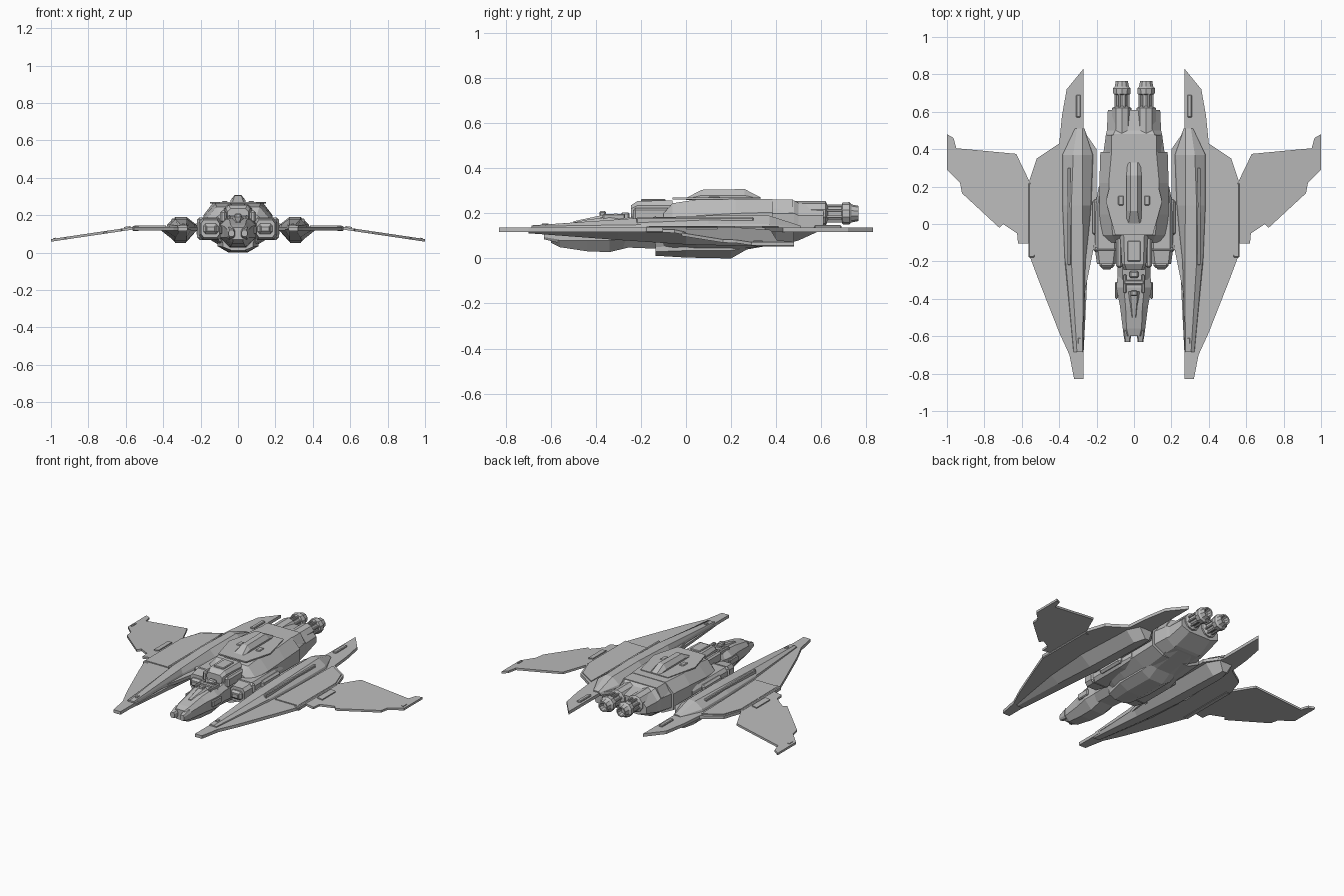
import bpy, bmesh, math
from mathutils import Vector

grey = bpy.data.materials.new("hull_grey")
grey.diffuse_color = (0.5, 0.5, 0.5, 1)


def finish(name, bm, mirror=False):
    bmesh.ops.recalc_face_normals(bm, faces=bm.faces)
    me = bpy.data.meshes.new(name)
    bm.to_mesh(me)
    bm.free()
    me.materials.append(grey)
    ob = bpy.data.objects.new(name, me)
    bpy.context.collection.objects.link(ob)
    if mirror:
        m = ob.modifiers.new("mirror", 'MIRROR')
        m.use_mirror_merge = False
    return ob


def loft(name, rings, mirror=False):
    """Each ring is (y, [(z, x_left, x_right), ...]) listed from bottom to top."""
    bm = bmesh.new()
    loops = []
    for y, levels in rings:
        pts = [(r, y, z) for z, l, r in levels] + [(l, y, z) for z, l, r in reversed(levels)]
        loops.append([bm.verts.new(p) for p in pts])
    for a, b in zip(loops, loops[1:]):
        for i in range(len(a)):
            j = (i + 1) % len(a)
            bm.faces.new((a[i], a[j], b[j], b[i]))
    bm.faces.new(loops[0])
    bm.faces.new(loops[-1])
    return finish(name, bm, mirror)


def hull(name, rows, cx=0.0, mirror=False):
    """Eight-sided hull: rows of y, bottom z, low z, high z, top z, then half widths."""
    return loft(name, [(y, [(zb, cx - wb, cx + wb), (z1, cx - wm, cx + wm),
                            (z2, cx - wm, cx + wm), (zt, cx - wt, cx + wt)])
                       for y, zb, z1, z2, zt, wb, wm, wt in rows], mirror)


def plate(name, outline, height, thick, mirror=True):
    bm = bmesh.new()
    f = bm.faces.new([bm.verts.new((x, y, height(x))) for x, y in outline])
    ext = bmesh.ops.extrude_face_region(bm, geom=[f])
    for v in ext["geom"]:
        if isinstance(v, bmesh.types.BMVert):
            v.co.z += thick
    return finish(name, bm, mirror)


def box(name, lo, hi, bevel=0.0, mirror=False):
    bm = bmesh.new()
    bmesh.ops.create_cube(bm, size=1)
    lo, hi = Vector(lo), Vector(hi)
    for v in bm.verts:
        v.co = Vector([(lo[i] + hi[i]) / 2 + v.co[i] * (hi[i] - lo[i]) for i in range(3)])
    if bevel:
        bmesh.ops.bevel(bm, geom=bm.edges[:], offset=bevel, segments=1, affect='EDGES')
    return finish(name, bm, mirror)


def turned(name, profile, cx, cz, sides=10, mirror=True):
    """Round part along y from (y, radius) pairs."""
    bm = bmesh.new()
    loops = [[bm.verts.new((cx + r * math.cos(2 * math.pi * (i + .5) / sides), y,
                            cz + r * math.sin(2 * math.pi * (i + .5) / sides)))
              for i in range(sides)] for y, r in profile]
    for a, b in zip(loops, loops[1:]):
        for i in range(sides):
            j = (i + 1) % sides
            bm.faces.new((a[i], a[j], b[j], b[i]))
    bm.faces.new(loops[0])
    bm.faces.new(loops[-1])
    return finish(name, bm, mirror)


# Inner wings: long blades with pointed front and rear
plate("inner_wing", [(.27, -.83), (.32, -.83), (.345, -.7), (.4, -.58), (.51, -.3), (.555, -.18),
                     (.56, .23), (.52, .35), (.4, .43), (.385, .58), (.36, .72), (.27, .83),
                     (.27, .5), (.2, .4), (.2, -.05), (.27, -.4)], lambda x: .118, .02)
plate("wing_panel", [(.385, -.165), (.55, -.165), (.553, .22), (.51, .34), (.4, .41)],
      lambda x: .138, .006)

# Outer wings sloping down to hooked tips
slope = lambda x: .125 - (x - .55) * .148
plate("outer_wing", [(.54, -.105), (.62, -.105), (.625, -.05), (.7, 0), (.72, -.02), (.92, .165),
                     (.93, .22), (1, .29), (1, .48), (.965, .46), (.95, .405), (.63, .375),
                     (.56, .23), (.54, .2)], slope, .014)
plate("outer_wing_slot", [(.575, 0), (.61, 0), (.61, .14), (.575, .14)],
      lambda x: slope(x) + .012, .009)
plate("tip_light", [(.975, .3), (.987, .3), (.987, .34), (.975, .34)],
      lambda x: slope(x) + .012, .006)
box("wing_hinge", (.53, -.18, .115), (.565, .22, .142), .005, True)

# Ridge along the top of each blade
loft("wing_ridge", [
    (-.685, [(.13, .27, .325), (.143, .272, .322), (.147, .275, .305)]),
    (-.2, [(.13, .258, .372), (.15, .262, .366), (.18, .272, .335)]),
    (.1, [(.13, .225, .385), (.152, .235, .378), (.19, .275, .335)]),
    (.37, [(.13, .215, .385), (.152, .225, .378), (.19, .275, .325)]),
    (.51, [(.13, .265, .32), (.14, .268, .315), (.145, .275, .305)])], True)
box("ridge_strip", (.338, -.22, .15), (.356, .3, .182), .004, True)
box("rear_vane_block", (.285, .57, .13), (.31, .69, .148), .004, True)
box("front_marker", (.285, -.64, .13), (.3, -.61, .156), .002, True)

# Keel under each blade
loft("wing_keel", [
    (-.7, [(.112, .275, .315), (.125, .27, .33)]),
    (-.3, [(.082, .275, .335), (.125, .25, .4)]),
    (.0, [(.062, .275, .34), (.125, .215, .42)]),
    (.4, [(.052, .28, .335), (.125, .215, .4)]),
    (.48, [(.052, .285, .315), (.125, .262, .36)])], True)

# Main fuselage
hull("fuselage", [
    (-.1, .05, .1, .165, .2, .08, .15, .1),
    (-.06, .045, .1, .18, .245, .09, .17, .115),
    (.05, .04, .09, .19, .262, .1, .185, .12),
    (.22, .04, .09, .2, .265, .1, .185, .135),
    (.385, .06, .1, .205, .265, .1, .18, .12)])
hull("rear_fuselage", [
    (.37, .07, .11, .2, .255, .09, .165, .115),
    (.48, .075, .12, .2, .258, .09, .15, .11),
    (.5, .08, .12, .19, .245, .09, .145, .1),
    (.61, .13, .15, .19, .23, .08, .14, .1)])
hull("rear_collar", [
    (.385, .09, .12, .205, .262, .1, .155, .12),
    (.475, .09, .12, .205, .262, .1, .15, .12)])
hull("belly", [
    (-.135, .012, .03, .05, .1, .035, .08, .1),
    (.0, .004, .035, .06, .1, .05, .11, .13),
    (.2, .0, .035, .06, .1, .05, .11, .13),
    (.27, .04, .05, .07, .1, .05, .1, .12),
    (.5, .08, .09, .1, .12, .05, .09, .1)])

# Raised deck and spine on the back
plate("deck_plate", [(-.1, -.06), (.1, -.06), (.15, .12), (.1, .33), (-.1, .33), (-.15, .12)],
      lambda x: .262, .008, False)
hull("spine", [
    (-.0, .26, .262, .264, .268, .03, .038, .03),
    (.07, .26, .265, .28, .305, .04, .04, .018),
    (.26, .26, .265, .28, .308, .04, .04, .018),
    (.33, .26, .262, .264, .272, .03, .035, .02)])
box("deck_vent", (.055, .1, .262), (.085, .15, .276), .004, True)

# Side intakes with framed mouths
hull("intake", [
    (-.215, .08, .1, .155, .175, .035, .05, .035),
    (-.13, .07, .09, .165, .185, .045, .062, .045),
    (.1, .07, .09, .165, .185, .045, .06, .045),
    (.2, .09, .1, .15, .17, .03, .04, .03)], .148, True)
box("intake_lip", (.105, -.235, .1), (.185, -.2, .155), .012, True)
box("intake_core", (.122, -.242, .112), (.17, -.23, .142), .004, True)
box("intake_band", (.09, -.15, .068), (.218, -.125, .188), .012, True)
box("side_fairing", (.18, -.06, .085), (.222, .13, .17), .012, True)

# Neck joining cockpit and fuselage
hull("neck", [
    (-.3, .05, .09, .15, .175, .05, .085, .06),
    (-.05, .04, .08, .17, .21, .06, .1, .07)])
hull("neck_canopy", [
    (-.245, .18, .2, .22, .235, .05, .055, .04),
    (-.215, .18, .2, .235, .255, .055, .065, .05),
    (-.06, .18, .2, .235, .258, .06, .075, .055)])
box("neck_rail", (.062, -.235, .16), (.095, -.06, .225), .01, True)
box("neck_cap", (-.035, -.2, .25), (.035, -.09, .264), .004)

# Nose with a forked tip
hull("nose", [
    (-.6, .07, .09, .115, .135, .025, .05, .03),
    (-.56, .05, .08, .125, .148, .03, .06, .04),
    (-.44, .032, .08, .14, .172, .04, .075, .045),
    (-.34, .028, .08, .15, .185, .045, .095, .055),
    (-.25, .05, .09, .15, .175, .045, .085, .05)])
hull("nose_prong", [
    (-.63, .085, .095, .11, .12, .008, .015, .01),
    (-.57, .07, .085, .12, .138, .015, .024, .016)], .035, True)
hull("nose_crest", [
    (-.5, .14, .15, .155, .165, .01, .014, .008),
    (-.36, .15, .17, .185, .195, .02, .03, .02)])
box("cockpit_frame", (-.055, -.325, .17), (.055, -.3, .2), .006)
box("cockpit_rail", (.04, -.37, .165), (.058, -.27, .198), .005, True)
box("cockpit_sight", (-.018, -.385, .18), (.018, -.355, .21), .006)
box("cockpit_seat", (-.025, -.29, .165), (.025, -.25, .205), .008)
box("nose_fin", (.085, -.4, .1), (.102, -.31, .14), .005, True)

# Twin engines
turned("engine_body", [(.48, .055), (.62, .055), (.63, .035), (.69, .035), (.695, .048),
                       (.725, .05), (.735, .04), (.765, .034), (.765, .026), (.735, .02)], .065, .2)
for i in range(8):
    a = math.pi * (i + .5) / 4
    x, z = .065 + .037 * math.cos(a), .2 + .037 * math.sin(a)
    box("engine_strut", (x - .006, .61, z - .006), (x + .006, .705, z + .006), .002, True)
box("engine_bridge", (-.03, .5, .17), (.03, .6, .215), .008)
